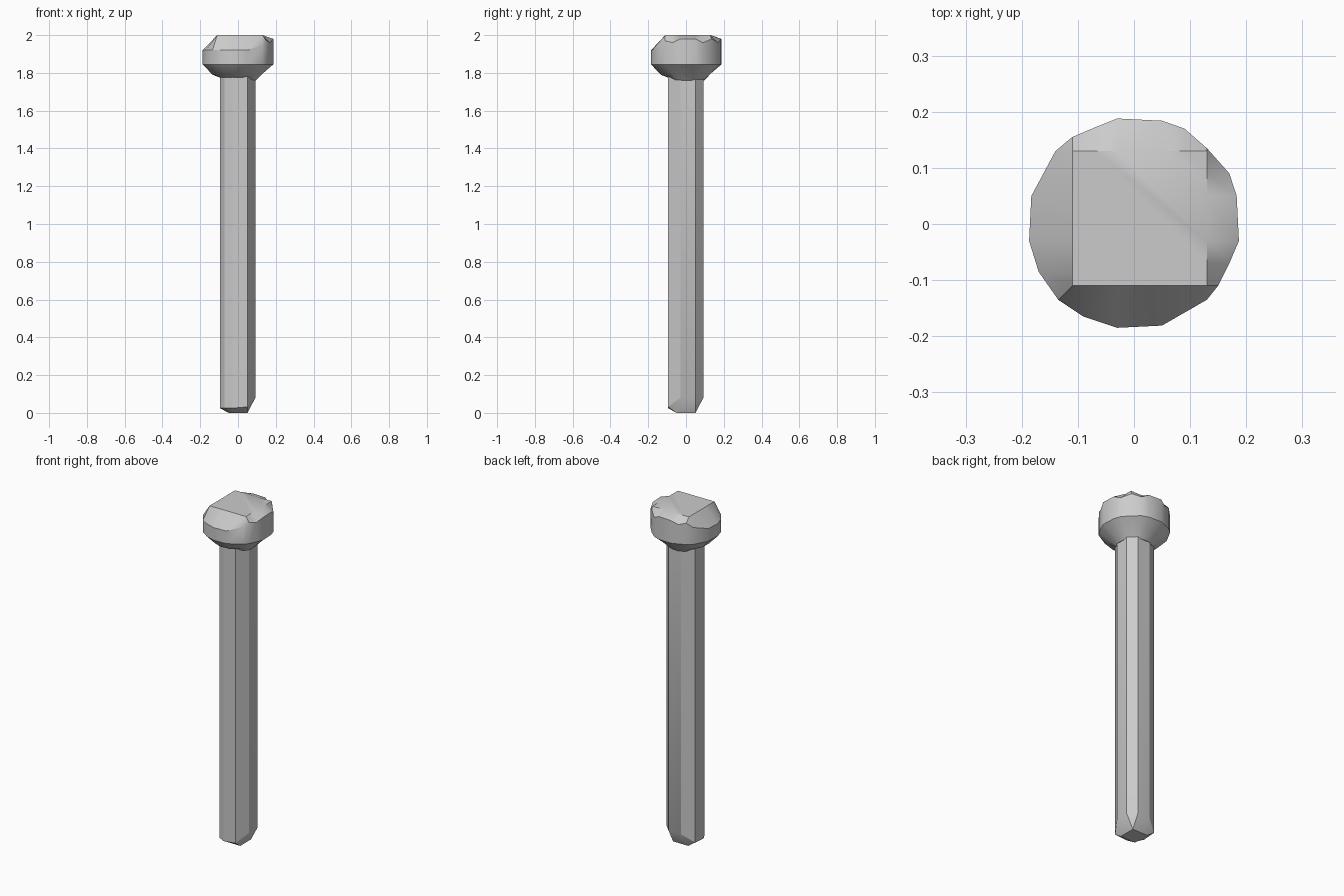
import bpy, bmesh, math

if "Cube" in bpy.data.objects:
    bpy.data.objects.remove(bpy.data.objects["Cube"], do_unlink=True)

grey = bpy.data.materials.new("plain grey")
grey.use_nodes = True
colour = (0.6, 0.6, 0.6, 1)
grey.diffuse_color = colour
grey.node_tree.nodes["Principled BSDF"].inputs["Base Color"].default_value = colour


def clamp(v, low, high):
    return max(low, min(high, v))


def loft(name, rings):
    """Skin rings of equal length, listed from bottom to top, and cap both ends."""
    bm = bmesh.new()
    loops = [[bm.verts.new(p) for p in ring] for ring in rings]
    n = len(loops[0])
    for low, high in zip(loops, loops[1:]):
        for i in range(n):
            j = (i + 1) % n
            bm.faces.new((low[i], low[j], high[j], high[i]))
    bm.faces.new(loops[0][::-1])
    bm.faces.new(loops[-1])
    bmesh.ops.remove_doubles(bm, verts=bm.verts, dist=0.0005)
    bmesh.ops.recalc_face_normals(bm, faces=bm.faces)
    mesh = bpy.data.meshes.new(name)
    bm.to_mesh(mesh)
    bm.free()
    obj = bpy.data.objects.new(name, mesh)
    bpy.context.collection.objects.link(obj)
    mesh.materials.append(grey)
    bpy.ops.object.select_all(action="DESELECT")
    obj.select_set(True)
    bpy.context.view_layer.objects.active = obj
    bpy.ops.object.shade_smooth_by_angle(angle=math.radians(28))
    return obj


def lean(x, y, near, far):
    """Height that changes from the front right corner side to the back left one."""
    t = clamp((x + y) / 0.12 + 0.5, 0, 1)
    return near + (far - near) * t


# Head: chipped round rim, square flat top, tapered underside
rim = [(0.187, -0.03), (0.183, 0.05), (0.17, 0.09), (0.13, 0.135), (0.09, 0.17),
       (0.05, 0.184), (-0.03, 0.188), (-0.07, 0.172), (-0.11, 0.155), (-0.14, 0.13),
       (-0.183, 0.05), (-0.187, -0.03), (-0.17, -0.085), (-0.135, -0.135),
       (-0.09, -0.165), (-0.03, -0.185), (0.05, -0.181), (0.13, -0.135),
       (0.15, -0.11), (0.17, -0.07)]
chips = [(0.17, -0.07), (-0.07, 0.172), (0.17, 0.09), (0.09, 0.17)]
head_rings = [
    [(x * 0.51, y * 0.51, lean(x, y, 1.775, 1.76)) for x, y in rim],
    [(x * 0.72, y * 0.72, lean(x, y, 1.79, 1.80)) for x, y in rim],
    [(x, y, 1.845) for x, y in rim],
    [(x, y, lean(x, y, 1.92, 1.98) - (0.02 if (x, y) in chips else 0)) for x, y in rim],
    [(clamp(x, -0.11, 0.13), clamp(y, -0.11, 0.13), 2.0) for x, y in rim],
]
loft("head", head_rings)

# Shaft: uneven eight-sided bar with a chamfered foot
section = [(0.092, -0.03), (0.092, 0.05), (0.05, 0.092), (-0.03, 0.092),
           (-0.095, 0.05), (-0.095, -0.03), (-0.072, -0.072), (-0.03, -0.095),
           (0.05, -0.095)]
shaft_rings = [
    [(clamp(x, -0.05, 0.05), clamp(y, -0.05, 0.05), 0) for x, y in section],
    [(x, y, lean(x, y, 0.025, 0.08)) for x, y in section],
    [(x, y, 1.80) for x, y in section],
]
loft("shaft", shaft_rings)
